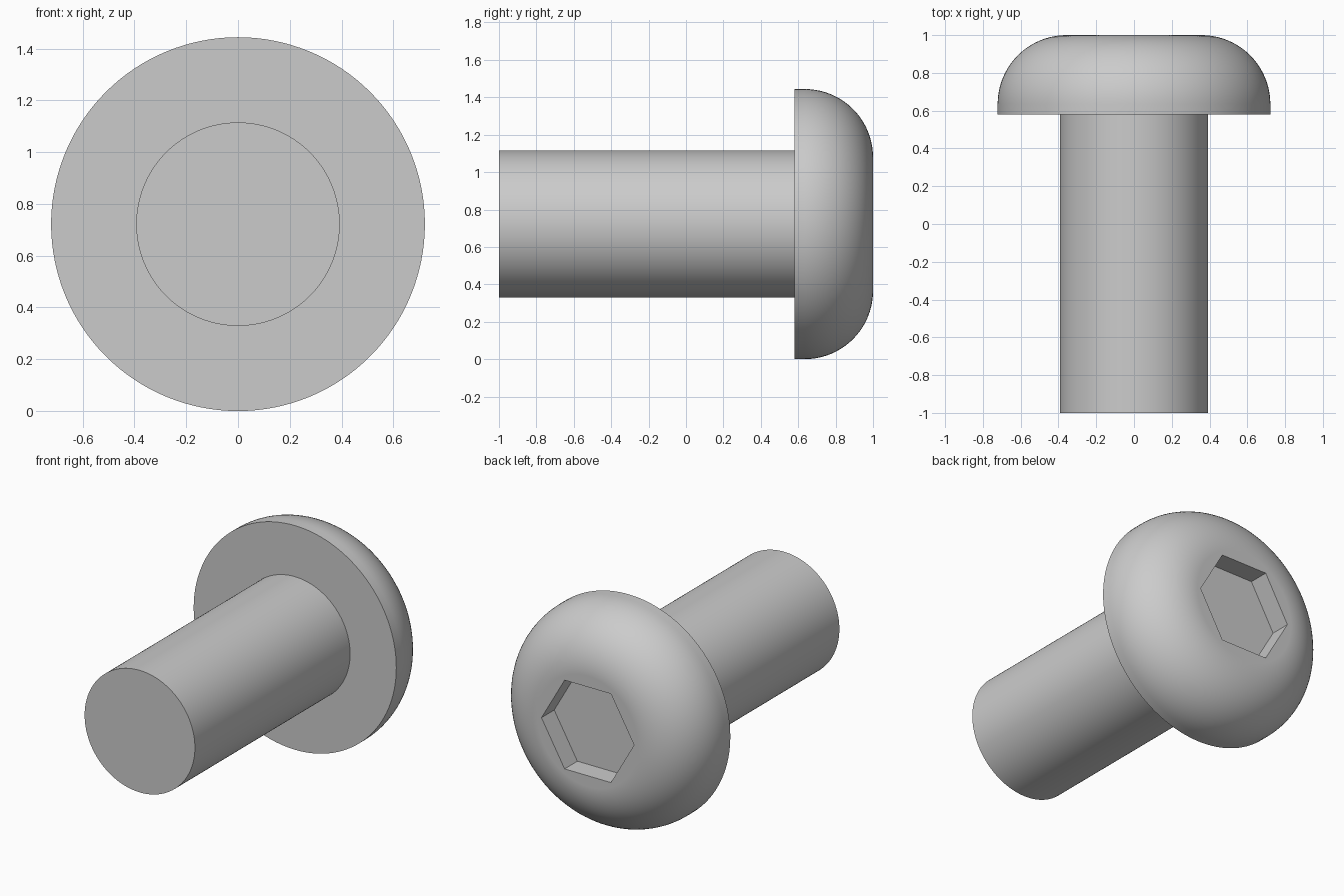
import bpy, bmesh
from math import sin, cos, pi, radians
from mathutils import Matrix, Vector

cube = bpy.data.objects.get("Cube")
if cube:
    bpy.data.objects.remove(cube, do_unlink=True)

HEAD_R, SHAFT_R, FILLET = 0.722, 0.393, 0.365
HEAD_BASE, HEAD_TOP, SHAFT_END = 0.58, 1.0, -1.0
SOCKET_R, SOCKET_DEPTH = 0.33, 0.13
SEGMENTS = 128
AXIS = Vector((0, 0, HEAD_R))

steel = bpy.data.materials.new("grey steel")
steel.use_nodes = True
colour = (0.6, 0.6, 0.6, 1)
steel.diffuse_color = colour
steel.node_tree.nodes["Principled BSDF"].inputs["Base Color"].default_value = colour


def lathe(name, profile, sides=SEGMENTS):
    """Solid turned about the y axis from (radius, y) pairs, with flat end caps."""
    bm = bmesh.new()
    rings = []
    for r, y in profile:
        angles = [2 * pi * i / sides for i in range(sides)]
        rings.append([bm.verts.new(AXIS + Vector((r * cos(a), y, r * sin(a))))
                      for a in angles])
    for lower, upper in zip(rings, rings[1:]):
        for i in range(sides):
            j = (i + 1) % sides
            bm.faces.new((lower[i], lower[j], upper[j], upper[i]))
    bm.faces.new(rings[0])
    bm.faces.new(rings[-1])
    bmesh.ops.recalc_face_normals(bm, faces=bm.faces)
    mesh = bpy.data.meshes.new(name)
    bm.to_mesh(mesh)
    bm.free()
    mesh.materials.append(steel)
    obj = bpy.data.objects.new(name, mesh)
    bpy.context.collection.objects.link(obj)
    return obj


def activate(obj):
    bpy.ops.object.select_all(action='DESELECT')
    obj.select_set(True)
    bpy.context.view_layer.objects.active = obj


# Rounded button head
STEPS = 20
arc = [(HEAD_R - FILLET + FILLET * cos(t), HEAD_TOP - FILLET + FILLET * sin(t))
       for t in (pi / 2 * i / STEPS for i in range(STEPS + 1))]
head = lathe("head", [(HEAD_R, HEAD_BASE)] + arc)

# Hexagonal drive socket cut into the head
cutter = lathe("socket_cutter", [(SOCKET_R, HEAD_TOP - SOCKET_DEPTH),
                                 (SOCKET_R, HEAD_TOP + SOCKET_DEPTH)], sides=6)
cutter.hide_render = True
cut = head.modifiers.new("socket", 'BOOLEAN')
cut.operation = 'DIFFERENCE'
cut.solver = 'EXACT'
cut.object = cutter
activate(head)
bpy.ops.object.modifier_apply(modifier=cut.name)
bpy.data.objects.remove(cutter, do_unlink=True)

# Plain cylindrical shaft, seated slightly inside the head
shaft = lathe("shaft", [(SHAFT_R, SHAFT_END), (SHAFT_R, HEAD_BASE + 0.02)])

# Smooth curved surfaces, crisp rims
for part in (head, shaft):
    activate(part)
    bpy.ops.object.shade_smooth_by_angle(angle=radians(30))
    weighted = part.modifiers.new("flat caps", 'WEIGHTED_NORMAL')
    weighted.keep_sharp = True
